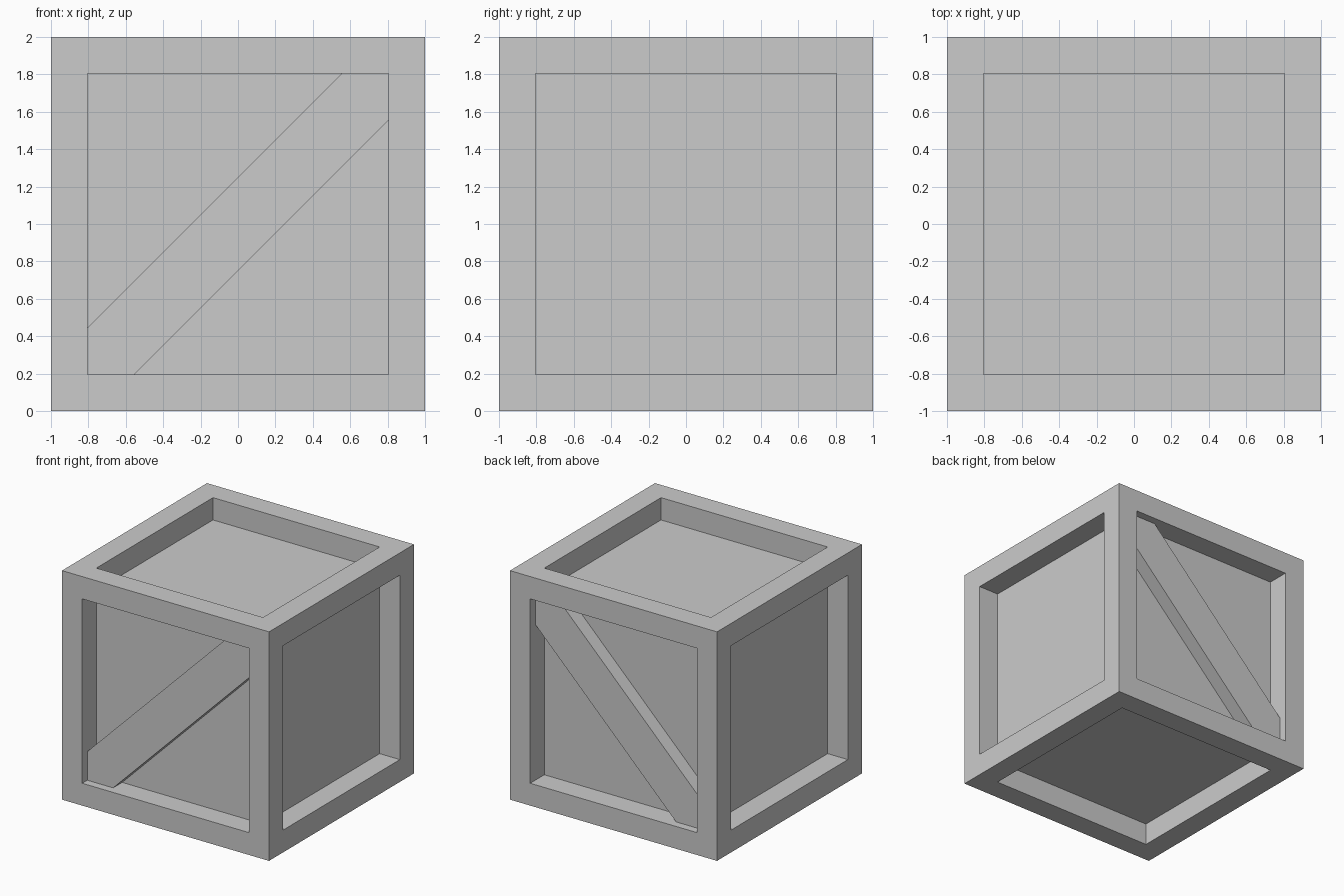
import bpy, bmesh
from mathutils import Vector

if "Cube" in bpy.data.objects:
    bpy.data.objects.remove(bpy.data.objects["Cube"])

BEAM = 0.195          # frame beam width and panel recess depth
IN = 1 - BEAM         # inner edge of the frame
BRACE_Y = 0.93        # outer face of the diagonal braces
CUT = 0.25            # how far the brace runs along each inner edge


def add_object(name, bm):
    bmesh.ops.recalc_face_normals(bm, faces=bm.faces)
    mesh = bpy.data.meshes.new(name)
    bm.to_mesh(mesh)
    bm.free()
    obj = bpy.data.objects.new(name, mesh)
    bpy.context.collection.objects.link(obj)
    obj.location.z = 1
    return obj


# Crate body: cube with every side inset and pushed in to leave a square frame
bm = bmesh.new()
bmesh.ops.create_cube(bm, size=2)
sides = list(bm.faces)
bmesh.ops.inset_individual(bm, faces=sides, thickness=BEAM, use_even_offset=True)
for panel in sides:
    inward = -panel.normal * BEAM
    new = bmesh.ops.extrude_discrete_faces(bm, faces=[panel])["faces"][0]
    bmesh.ops.translate(bm, verts=new.verts, vec=Vector(inward))
add_object("crate_body", bm)

# Diagonal brace: hexagonal profile fitted corner to corner, mirrored to the back
profile = [(-IN, -IN), (-IN + CUT, -IN), (IN, IN - CUT),
           (IN, IN), (IN - CUT, IN), (-IN, -IN + CUT)]
bm = bmesh.new()
face = bm.faces.new([bm.verts.new((x, -BRACE_Y, z)) for x, z in profile])
ext = bmesh.ops.extrude_face_region(bm, geom=[face], use_keep_orig=True)
bmesh.ops.translate(bm, vec=(0, BRACE_Y - IN, 0),
                    verts=[v for v in ext["geom"] if isinstance(v, bmesh.types.BMVert)])
brace = add_object("diagonal_braces", bm)
mirror = brace.modifiers.new("front_and_back", "MIRROR")
mirror.use_axis = (False, True, False)
